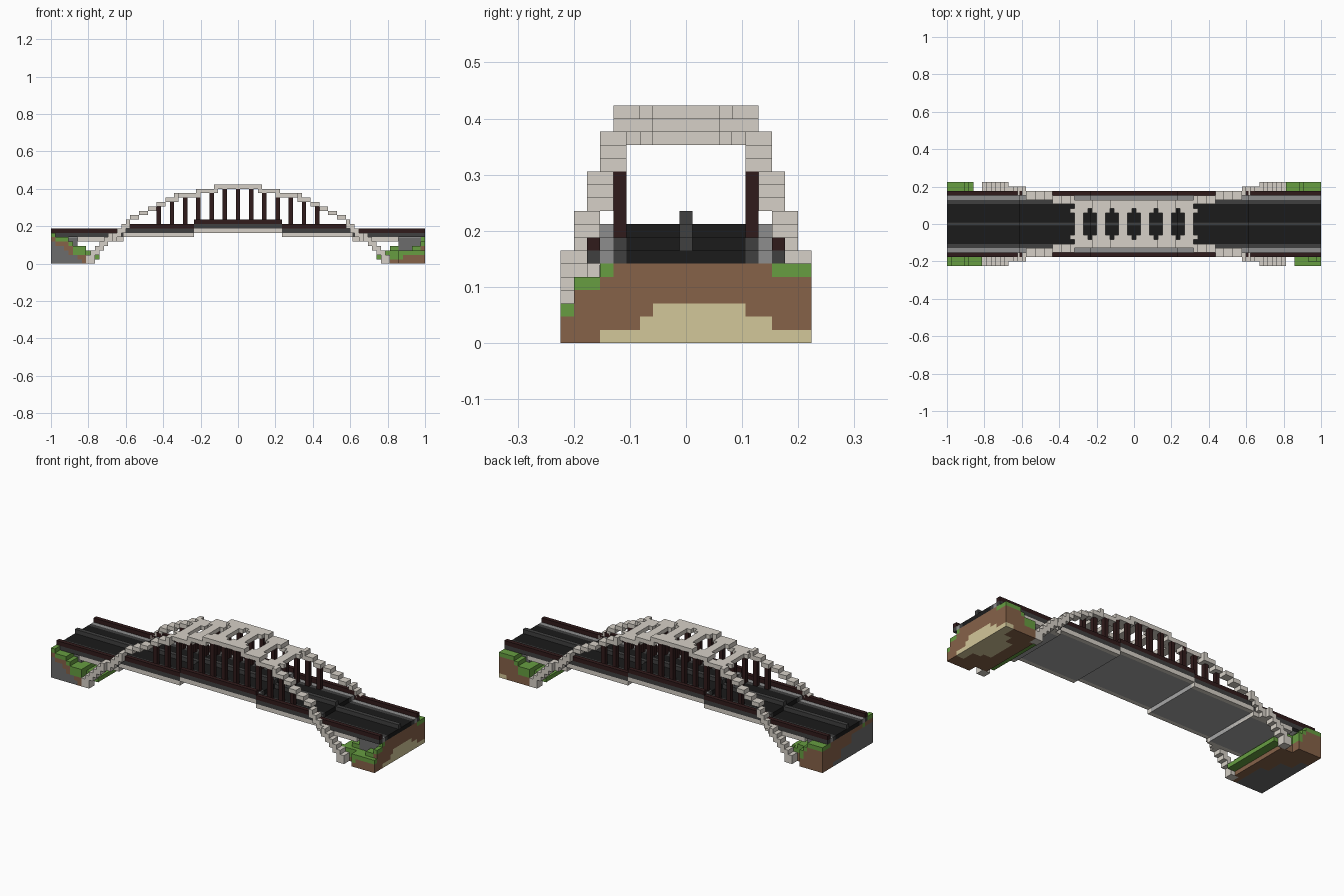
import bpy, bmesh
from mathutils import Vector

cube = bpy.data.objects.get("Cube")
if cube:
    bpy.data.objects.remove(cube, do_unlink=True)

U = 2 / 85  # size of one block


def material(name, r, g, b):
    m = bpy.data.materials.new(name)
    m.use_nodes = True
    m.diffuse_color = (r, g, b, 1)
    m.node_tree.nodes["Principled BSDF"].inputs["Base Color"].default_value = (r, g, b, 1)
    return m


LIGHT = material("light_stone", .67, .63, .57)
WALK = material("walkway_grey", .27, .27, .27)
SLAB = material("slab_grey", .38, .38, .38)
WALL = material("concrete_grey", .15, .15, .15)
CURB = material("curb_grey", .05, .05, .05)
ROAD = material("road_black", .011, .011, .011)
RAIL = material("dark_red_brown", .03, .011, .011)
DIRT = material("earth_brown", .24, .122, .066)
SAND = material("pale_sand", .65, .57, .32)
GRASS = material("grass_green", .135, .34, .053)


def finish(name, bm, mats):
    mesh = bpy.data.meshes.new(name)
    bm.to_mesh(mesh)
    bm.free()
    for m in mats:
        mesh.materials.append(m)
    obj = bpy.data.objects.new(name, mesh)
    bpy.context.collection.objects.link(obj)


def add_box(bm, x, y, z):
    """Box from (low, high) pairs in block units."""
    geo = bmesh.ops.create_cube(bm, size=1)
    for v in geo["verts"]:
        v.co = Vector([(a + b) / 2 + c * (b - a) for c, (a, b) in zip(v.co, (x, y, z))]) * U


def flip(r):
    return (-r[1], -r[0])


def build(name, mat, boxes, mirror_x=False, mirror_y=False):
    bm = bmesh.new()
    for x, y, z in boxes:
        for xx in ([x, flip(x)] if mirror_x else [x]):
            for yy in ([y, flip(y)] if mirror_y else [y]):
                add_box(bm, xx, yy, z)
    finish(name, bm, [mat])


# Stepped deck: three levels, rising to the middle
levels = [(9, 0, 10), (8, 10, 26), (7, 26, 42.5)]


def deck(name, mat, y, low, high, both=True, inset=0):
    boxes = [((a, b - (inset if b > 40 else 0)), y, (d + low, d + high)) for d, a, b in levels]
    build(name, mat, boxes, True, both)


deck("road", ROAD, (-4.5, 4.5), -1, 0, False)
deck("road_median", CURB, (-.5, .5), 0, 1, False)
deck("curbs", CURB, (4.5, 5.5), -1, 0)
deck("walkways", WALK, (5.5, 6.5), -1, 0)
deck("railings", RAIL, (6.5, 7.5), 0, 1)
deck("deck_edges", CURB, (6.5, 7.5), -1, 0)
deck("deck_slab", SLAB, (-6.5, 6.5), -2, -1, False, 1)
deck("side_girders", LIGHT, (6.5, 7.5), -2, -1, True, 6)
build("step_beams", LIGHT, [((b, b + .3), (-6.5, 6.5), (d - 2.98, d - 2)) for d, a, b in levels[:2]], True)

# Twin arches leaning inward: (top, start, end, inner y, thickness)
steps = [(18, 0, 5.5, 3.5, 1), (17, 4.5, 9.5, 3.5, 1), (16, 8.5, 13.5, 3.5, 1),
         (16, 13.5, 14.5, 4.5, 1), (15, 13.5, 16.5, 4.5, 1), (14, 16.5, 18.5, 4.5, 1),
         (13, 18.5, 20.5, 5.5, 1), (12, 20.5, 22.5, 5.5, 1), (11, 22.5, 24.5, 5.5, 1)]
steps += [(10 - i, 24.5 + i, 25.5 + i, 6.5, 2) for i in range(4)]
steps += [(7 - i, 28.5 + i, 29.5 + i, 7.5, 2) for i in range(5)]
steps += [(2, 32.5, 34.5, 7.5, 2)]
build("arches", LIGHT, [((a, b), (y, y + 2), (z - t, z)) for z, a, b, y, t in steps], True, True)

# Cross beams with flared ends
beams = []
for x, z in ((2.5, 18), (7.5, 17), (12.5, 16)):
    beams += [((x - 1, x + 1), (-3.5, 3.5), (z - 1, z))]
    beams += [((x + s - .5, x + s + .5), y, (z - 1, z))
              for s in (-1.5, 1.5) for y in ((2.5, 3.5), (-3.5, -2.5))]
build("cross_beams", LIGHT, beams, True)


# Hangers between deck and arch
def arch_under(x):
    return next(z - t for z, a, b, y, t in steps if a <= x <= b)


hangers = [((x - .5, x + .5), (4.5, 5.5), (8 if x > 10 else 9, arch_under(x))) for x in range(0, 19, 3)]
build("middle_hangers", RAIL, hangers[:1], False, True)
build("outer_hangers", RAIL, hangers[1:], True, True)

# Retaining walls under the deck ends
build("retaining_walls", WALL, [((36.5, 41.6), (-6.55, 6.55), (.5, 5.9))], True)


# Block-built river banks
def bank_height(side, d, j):
    if abs(j) <= 6:  # under the deck
        return 6 if d == 0 else 3 if d < 6 else 4 if d < 8 else 3 if d < 10 else 2
    reach = 8 if side * j > 0 or side < 0 and j < 0 else 6
    if abs(j) > 7 and d >= reach:
        return 0
    slope = round(7 - .5 * d)
    if side > 0 and j < 0:
        return {-9: 3, -8: 5, -7: 5}[j] if d == 0 else 4 if d < 3 and j > -9 else 3
    return min(7 if j < 0 else 6, slope)


def core_height(side, d, j):
    if side > 0:
        h = 3 if -2 <= j <= 4 else 2 if -3 <= j <= 6 else 1 if j >= -6 else 0
        return h - .5 * d
    h = 4.5 if j <= -2 else 3 if j <= 2 else 1 if j <= 5 else 0
    return h - .65 * d


def bank(name, side, core):
    blocks = {}
    for d in range(11):
        for j in range(-9, 10):
            h = bank_height(side, d, j)
            for k in range(1 if d > 8 else 0, h):
                grassy = k >= h - (2 if d > 4 else 1)
                if d == 0 and -6 < j < 7:
                    grassy = False
                index = 2 if k < core_height(side, d, j) else 1 if grassy else 0
                blocks[(side * (42 - d), j, k)] = index
    bm = bmesh.new()
    axes = [Vector(a) for a in ((1, 0, 0), (0, 1, 0), (0, 0, 1))]
    for cell, index in blocks.items():
        centre = Vector(cell) + Vector((0, 0, .5))
        for n, axis in enumerate(axes):
            for s in (-1, 1):
                if tuple(int(c) for c in Vector(cell) + axis * s) in blocks:
                    continue
                u, v = axes[(n + 1) % 3] / 2, axes[(n + 2) % 3] / 2 * s
                mid = centre + axis * s / 2
                corners = (mid - u - v, mid + u - v, mid + u + v, mid - u + v)
                face = bm.faces.new([bm.verts.new(c * U) for c in corners])
                face.material_index = index
    bmesh.ops.remove_doubles(bm, verts=bm.verts, dist=U / 100)
    finish(name, bm, [DIRT, GRASS, core])


bank("left_bank", 1, SAND)
bank("right_bank", -1, WALL)
